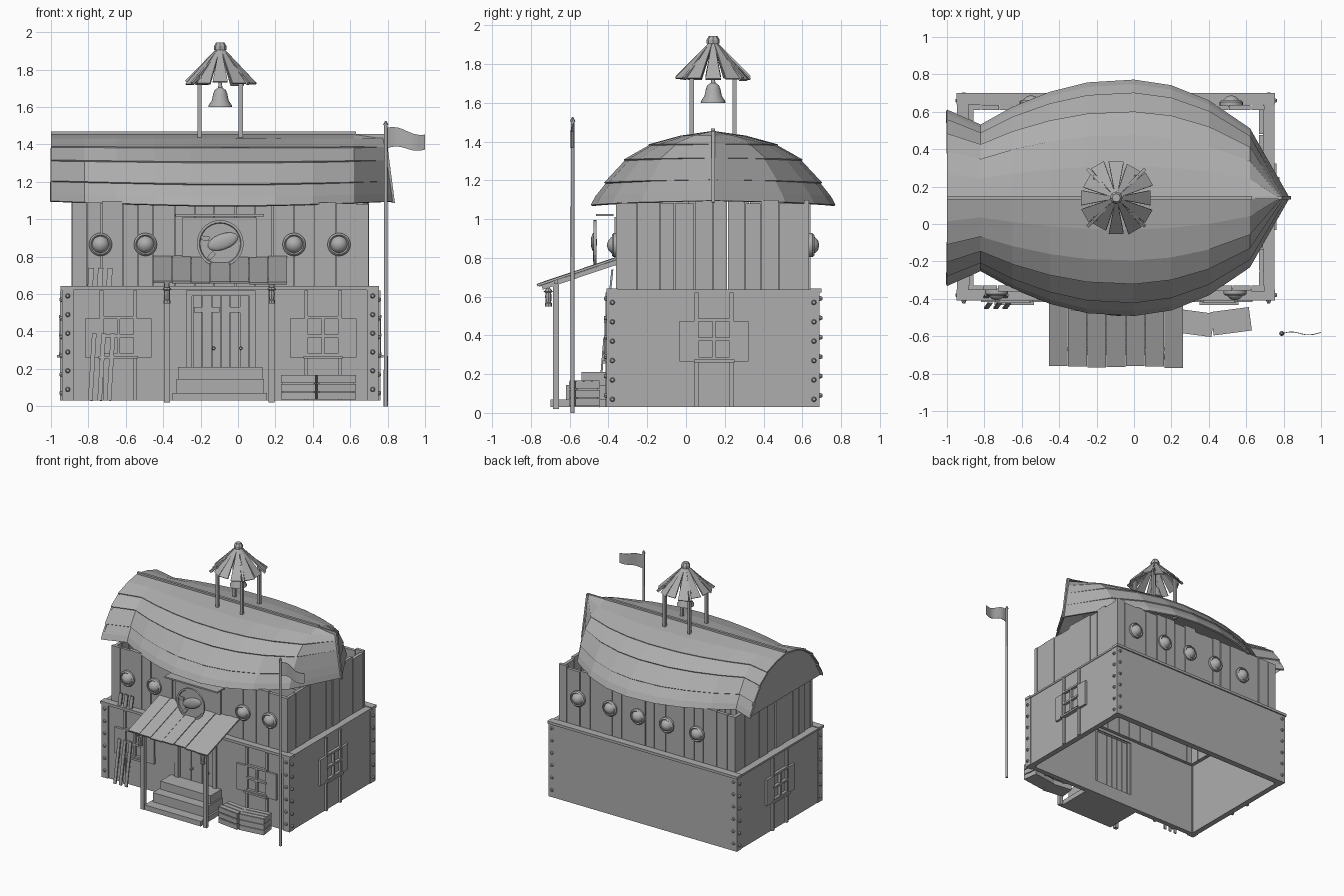
import bpy, bmesh, math, random
from mathutils import Matrix, Vector

if "Cube" in bpy.data.objects:
    bpy.data.objects.remove(bpy.data.objects["Cube"])

random.seed(4)
grey = bpy.data.materials.new("weathered_grey")
grey.diffuse_color = (0.42, 0.42, 0.42, 1)
grey.use_nodes = True
grey.node_tree.nodes["Principled BSDF"].inputs["Base Color"].default_value = grey.diffuse_color
CY = 0.14                      # centre line of the building in y
CX = -0.095                    # centre line of the building in x
I = Matrix.Identity(4)


def T(x, y, z, rz=0, rx=0, ry=0):
    return (Matrix.Translation((x, y, z)) @ Matrix.Rotation(rz, 4, 'Z')
            @ Matrix.Rotation(ry, 4, 'Y') @ Matrix.Rotation(rx, 4, 'X'))


def box(bm, x0, x1, y0, y1, z0, z1, m=I):
    c = Matrix.Translation(((x0 + x1) / 2, (y0 + y1) / 2, (z0 + z1) / 2))
    s = Matrix.Diagonal((x1 - x0, y1 - y0, z1 - z0, 1))
    bmesh.ops.create_cube(bm, size=1, matrix=m @ c @ s)


def cyl(bm, r1, r2, depth, m, n=12):
    bmesh.ops.create_cone(bm, cap_ends=True, segments=n, radius1=r1, radius2=r2, depth=depth, matrix=m)


def lathe(bm, prof, m, n=16):
    rings = [[bm.verts.new(m @ Vector((r * math.cos(2 * math.pi * i / n), r * math.sin(2 * math.pi * i / n), z)))
              for i in range(n)] for r, z in prof]
    for a, b in zip(rings, rings[1:]):
        for i in range(n):
            bm.faces.new((a[i], a[(i + 1) % n], b[(i + 1) % n], b[i]))
    bm.faces.new(rings[0][::-1])
    bm.faces.new(rings[-1])


def finish(name, bm, smooth=False):
    bmesh.ops.recalc_face_normals(bm, faces=bm.faces)
    me = bpy.data.meshes.new(name)
    bm.to_mesh(me)
    bm.free()
    me.materials.append(grey)
    ob = bpy.data.objects.new(name, me)
    bpy.context.collection.objects.link(ob)
    if smooth:
        bpy.ops.object.select_all(action='DESELECT')
        ob.select_set(True)
        bpy.context.view_layer.objects.active = ob
        bpy.ops.object.shade_smooth_by_angle(angle=math.radians(40))
    return ob


# Lower walls, open below, with a doorway in the front
bm = bmesh.new()
box(bm, -0.89, -0.27, -0.40, -0.36, 0.03, 0.63)
box(bm, 0.085, 0.70, -0.40, -0.36, 0.03, 0.63)
box(bm, -0.27, 0.085, -0.40, -0.36, 0.03, 0.14)
box(bm, -0.27, 0.085, -0.40, -0.36, 0.60, 0.63)
box(bm, -0.89, 0.70, 0.64, 0.69, 0.03, 0.63)
box(bm, 0.70, 0.745, -0.36, 0.64, 0.03, 0.63)
box(bm, -0.935, -0.89, -0.36, 0.64, 0.03, 0.63)
finish("lower_walls", bm)

# Corner posts with bolts on both outer faces
bm, bolts = bmesh.new(), bmesh.new()
for x, sx in ((-0.91, -1), (0.72, 1)):
    for y, sy in ((-0.38, -1), (0.66, 1)):
        box(bm, x - 0.03, x + 0.03, y - 0.03, y + 0.03, 0.03, 0.63)
        for k in range(6):
            z = 0.07 + k * 0.1
            cyl(bolts, 0.014, 0.008, 0.016, T(x + sx * 0.036, y, z, 0, 0, sx * math.pi / 2), 8)
            cyl(bolts, 0.014, 0.008, 0.016, T(x, y + sy * 0.036, z + 0.02, 0, -sy * math.pi / 2), 8)
finish("corner_posts", bm)
finish("corner_bolts", bolts)

# Ledge between the storeys
bm = bmesh.new()
for y0, y1 in ((-0.41, -0.35), (0.64, 0.70)):
    box(bm, -0.95, 0.755, y0, y1, 0.622, 0.643)
for x0, x1 in ((-0.945, -0.88), (0.69, 0.75)):
    box(bm, x0, x1, -0.38, 0.67, 0.622, 0.637)
finish("ledge", bm)


# Upper walls of vertical boards
def boards(bm, a, end, pos, out, along_x):
    while a < end - 0.01:
        w = random.uniform(0.07, 0.12)
        b = end if end - a - w < 0.04 else a + w
        o = pos + out * random.uniform(0, 0.01)
        lo, hi = sorted((pos - out * 0.022, o))
        top = 1.09 + random.uniform(-0.01, 0.012)
        if along_x:
            box(bm, a + 0.002, b - 0.002, lo, hi, 0.62, top)
        else:
            box(bm, lo, hi, a + 0.002, b - 0.002, 0.62, top)
        a = b


bm = bmesh.new()
boards(bm, -0.89, 0.70, -0.352, -1, True)
boards(bm, -0.89, 0.70, 0.632, 1, True)
boards(bm, -0.34, 0.62, 0.69, 1, False)
boards(bm, -0.34, 0.62, -0.88, -1, False)
finish("upper_boards", bm)

# Upturned hull as the roof: lapped planks lofted over stations (x, half width)
ST = [(-1, .46), (-.82, .38), (-.65, .475), (-.45, .555), (-.25, .605), (0, .62),
      (.2, .59), (.4, .51), (.62, .36), (.83, .004)]
PF = [(0, 1), (.27, .93), (.53, .81), (.73, .61), (.89, .30), (.97, .12), (1, 0)]


def hull_point(st, p, side, lift=0):
    x, hw = st
    f, g = p
    low = 1.072 + 0.028 * min(1, abs(x + 0.05)) ** 1.5
    if x > 0.8:
        x -= 0.05 * g
    return Vector((x, CY + side * (f * hw + lift * f), low + (1.455 - low) * g + lift * (1 - f) * 0.5))


bm = bmesh.new()
for side in (-1, 1):
    for strake in ((0, 1, 2), (2, 3), (3, 4), (4, 5, 6)):
        rows = []
        for j, k in enumerate(strake):
            lift = 0.012 * j / (len(strake) - 1)
            rows.append([bm.verts.new(hull_point(s, PF[k], side, 0 if s[0] > 0.8 else lift)) for s in ST])
        for a, b in zip(rows, rows[1:]):
            for i in range(len(ST) - 1):
                q = (a[i], a[i + 1], b[i + 1], b[i])
                bm.faces.new(q if side < 0 else q[::-1])
for f in bm.faces:
    f.normal_update()
    if f.normal.z < 0:
        f.normal_flip()
me = bpy.data.meshes.new("hull_roof")
bm.to_mesh(me)
bm.free()
me.materials.append(grey)
hull = bpy.data.objects.new("hull_roof", me)
bpy.context.collection.objects.link(hull)
mod = hull.modifiers.new("thickness", 'SOLIDIFY')
mod.thickness = 0.012
mod.offset = -1

# Flat stern, keel and stem
bm = bmesh.new()
rim = [hull_point(ST[0], p, -1) for p in PF[::-1]] + [hull_point(ST[0], p, 1) for p in PF[1:]]
bm.faces.new([bm.verts.new(v + Vector((0.012, 0, 0))) for v in rim])
finish("stern_board", bm)
bm = bmesh.new()
box(bm, -1, 0.63, CY - 0.01, CY + 0.01, 1.44, 1.468)
box(bm, 0.63, 0.78, CY - 0.007, CY + 0.007, 1.435, 1.457)
box(bm, -0.009, 0.009, -0.009, 0.009, -0.185, 0.185, T(0.806, CY, 1.27, 0, 0, -0.13))
finish("keel", bm)

# Bell tower: posts, plank roof, cap
bm = bmesh.new()
for sx in (-1, 1):
    for sy in (-1, 1):
        x, y = CX + sx * 0.11, CY + sy * 0.11
        box(bm, x - 0.011, x + 0.011, y - 0.011, y + 0.011, 1.41, 1.77)
        m = T(CX, CY, 1.915, math.atan2(sy, sx), 0, math.radians(39))
        box(bm, 0.01, 0.285, -0.008, 0.008, -0.022, -0.006, m)
finish("tower_posts", bm)
bm = bmesh.new()
for k in range(12):
    a = math.radians(30 * k)
    m = T(CX, CY, 1.925, a, 0, math.radians(47 + random.uniform(-2, 2)))
    L = (0.262 if k % 3 == 0 else 0.275) + random.uniform(-0.012, 0.01)
    before = set(bm.verts)
    box(bm, 0.02, L, -0.04, 0.04, -0.005, 0.005, m)
    inv = m.inverted()
    for v in set(bm.verts) - before:       # taper each plank towards the peak
        p = inv @ v.co
        if p.x < 0.1:
            p.y *= 0.16
            v.co = m @ p
finish("tower_roof", bm)
bm = bmesh.new()
lathe(bm, [(0.034, 1.905), (0.034, 1.925), (0.022, 1.945)], T(CX, CY, 0), 8)
finish("tower_cap", bm)
bm = bmesh.new()
lathe(bm, [(0.064, 1.60), (0.062, 1.61), (0.045, 1.635), (0.038, 1.67), (0.03, 1.69), (0.012, 1.703),
           (0.008, 1.73), (0.006, 1.85)], T(CX, CY, 0))
finish("bell", bm, True)

# Portholes: ring and domed glass
bm = bmesh.new()
holes = [(x, -0.355, 1) for x in (-.735, -.495, .30, .54)] + [(x, 0.635, -1) for x in (.52, .23, -.02, -.28, -.55)]
for x, y, s in holes:
    lathe(bm, [(0.062, -0.01), (0.062, 0.018), (0.052, 0.028), (0.045, 0.02), (0.04, 0.032),
               (0.025, 0.046), (0.006, 0.052)], T(x, y, 0.865, 0, s * math.pi / 2), 20)
finish("portholes", bm, True)


# Windows with shutters and full-height trim
def window(bm, m, low):
    w, z0, z1 = 0.09, low, low + 0.2
    for s in (-1, 1):
        box(bm, s * w - 0.01, s * w + 0.01, -0.014, 0.01, 0.03, 0.62, m)
        a, b = sorted((s * 0.097, s * 0.178))
        box(bm, a, b, -0.016, 0.005, z0 - 0.015, z1 - 0.005, m)
    for z in (z0, (z0 + z1) / 2, z1):
        box(bm, -w, w, -0.02, 0.01, z - 0.008, z + 0.008, m)
    box(bm, -0.008, 0.008, -0.018, 0.01, z0, z1, m)
    box(bm, -w - 0.015, w + 0.015, -0.03, 0.01, z0 - 0.02, z0 - 0.005, m)


bm = bmesh.new()
window(bm, T(-0.64, -0.402, 0), 0.275)
window(bm, T(0.455, -0.402, 0), 0.275)
window(bm, T(0.747, 0.145, 0, math.pi / 2), 0.28)
window(bm, T(-0.937, 0.145, 0, -math.pi / 2), 0.28)
finish("windows", bm)
bm = bmesh.new()
box(bm, -0.46, -0.285, -0.408, -0.40, 0.32, 0.47)
finish("notice_board", bm)

# Double door
bm = bmesh.new()
for i in range(6):
    x = -0.24 + i * 0.0495
    box(bm, x + 0.002, x + 0.0475, -0.395 - 0.004 * (i % 2), -0.375, 0.14, 0.59)
for x in (-0.262, 0.077):
    box(bm, x - 0.016, x + 0.016, -0.415, -0.37, 0.03, 0.62)
box(bm, -0.278, 0.093, -0.415, -0.37, 0.59, 0.62)
for x0 in (-0.235, -0.085):
    box(bm, x0, x0 + 0.135, -0.405, -0.39, 0.50, 0.53)
for x in (-0.13, 0.015):
    cyl(bm, 0.01, 0.007, 0.03, T(x, -0.41, 0.31, 0, math.pi / 2), 8)
finish("double_door", bm)

# Front steps
bm = bmesh.new()
box(bm, -0.35, 0.155, -0.70, -0.40, 0.03, 0.07)
box(bm, -0.33, 0.14, -0.62, -0.40, 0.07, 0.145)
box(bm, -0.32, 0.13, -0.54, -0.40, 0.145, 0.21)
finish("steps", bm)

# Porch: sloping plank roof, posts, beam, lanterns
bm = bmesh.new()
slope = math.atan2(0.135, 0.40)
for i in range(7):
    x = -0.455 + i * 0.103
    r = random.uniform(-0.012, 0.006)
    box(bm, x, x + 0.1, -0.42 + r, 0.005, -0.006, 0.006, T(0, -0.36, 0.795 + random.uniform(-.004, .004), 0, slope))
finish("porch_roof", bm)
bm = bmesh.new()
for x in (-0.38, 0.18):
    box(bm, x - 0.016, x + 0.016, -0.685, -0.655, 0.02, 0.69)
    box(bm, x - 0.012, x + 0.012, -0.41, 0, -0.03, -0.006, T(0, -0.36, 0.795, 0, slope))
box(bm, -0.44, 0.25, -0.68, -0.66, 0.665, 0.685)
finish("porch_posts", bm)
bm = bmesh.new()
for x in (-0.38, 0.18):
    lathe(bm, [(0.018, 0.55), (0.018, 0.565), (0.014, 0.57), (0.017, 0.60), (0.014, 0.62), (0.024, 0.625),
               (0.008, 0.645), (0.004, 0.67)], T(x, -0.71, 0), 8)
finish("lanterns", bm)

# Hanging sign: backing, ring and fish
bm = bmesh.new()
box(bm, -0.30, 0.10, -0.37, -0.355, 0.76, 1.01)
box(bm, -0.335, 0.14, -0.465, -0.375, 1.015, 1.027)
finish("sign_backing", bm)
bm = bmesh.new()
lathe(bm, [(0.11, -0.006), (0.125, -0.006), (0.125, 0.008), (0.112, 0.008), (0.108, 0.0)],
      T(CX, -0.468, 0.87, 0, math.pi / 2), 28)
finish("sign_disc", bm)
bm = bmesh.new()
m = T(CX, -0.475, 0.875, 0, 0, math.radians(-20))
bmesh.ops.create_uvsphere(bm, u_segments=16, v_segments=8, radius=1,
                          matrix=m @ Matrix.Translation((0.015, 0, 0)) @ Matrix.Diagonal((0.085, 0.016, 0.042, 1)))
for s in (-1, 1):
    box(bm, -0.1, -0.055, -0.005, 0.005, -0.012, 0.012, m @ T(0, 0, s * 0.012, 0, 0, s * 0.5))
finish("sign_fish", bm, True)

# Slatted crates
bm = bmesh.new()
for x, y, r, w in ((0.33, -0.53, -0.13, 0.085), (0.52, -0.52, 0.13, 0.095)):
    m = T(x, y, 0.03, r)
    box(bm, -w, w, -0.055, 0.055, 0.005, 0.13, m)
    for z in (0.005, 0.05, 0.095):
        box(bm, -w - 0.008, w + 0.008, -0.063, 0.063, z, z + 0.038, m)
    for k in (-1, 0, 1):
        box(bm, -w - 0.008, w + 0.008, k * 0.042 - 0.018, k * 0.042 + 0.018, 0.128, 0.138, m)
finish("crates", bm)

# Loose planks leaning on the wall and resting on the ledge
bm = bmesh.new()
for x in (-0.79, -0.74, -0.69):
    box(bm, -0.012, 0.012, -0.005, 0.005, 0, 0.36, T(x, -0.45, 0.03, 0, -0.08, 0.06))
    box(bm, -0.014, 0.014, -0.005, 0.005, 0, 0.10, T(x, -0.39, 0.64, 0, -0.1, 0.06))
finish("loose_planks", bm)

# Flagpole and waving flag
bm = bmesh.new()
cyl(bm, 0.011, 0.009, 1.51, T(0.79, -0.585, 0.755))
cyl(bm, 0.014, 0.004, 0.022, T(0.79, -0.585, 1.515), 8)
finish("flagpole", bm, True)
bm = bmesh.new()
rows = []
for i in range(11):
    t = i / 10
    y = -0.585 + 0.008 * math.sin(t * 7)
    d = 0.01 * math.sin(t * 6)
    rows.append([bm.verts.new((0.795 + 0.205 * t, y + o, z + d))
                 for o in (-0.002, 0.002) for z in (1.38 - 0.005 * t, 1.49 - 0.035 * t)])
for a, b in zip(rows, rows[1:]):
    for p, q in ((0, 1), (1, 3), (3, 2), (2, 0)):
        bm.faces.new((a[p], a[q], b[q], b[p]))
finish("flag", bm)
